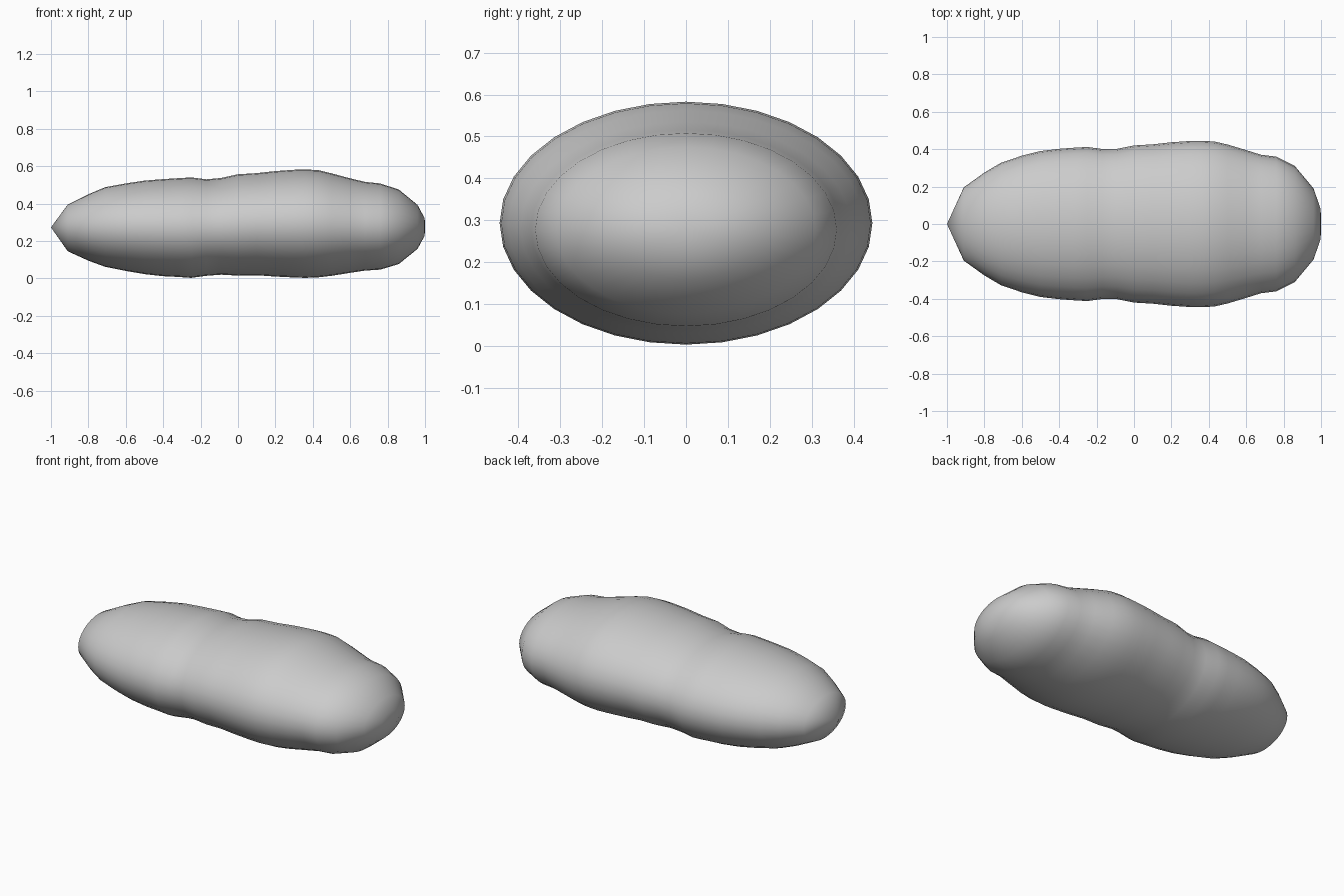
import bpy, bmesh, math

SIDES = 32

# body profile along x: (x, half width, bottom z, top z)
profile = [
    (-0.91, .196, .145, .395), (-0.80, .275, .095, .450), (-0.71, .328, .062, .488),
    (-0.60, .365, .040, .508), (-0.50, .390, .023, .523), (-0.40, .402, .012, .531),
    (-0.32, .408, .008, .536), (-0.25, .412, .003, .540), (-0.17, .401, .014, .530),
    (-0.09, .402, .020, .537), (0.00, .420, .015, .557), (0.10, .426, .017, .563),
    (0.20, .437, .010, .574), (0.30, .444, .005, .581), (0.36, .445, .003, .583),
    (0.43, .441, .006, .579), (0.50, .425, .014, .562), (0.60, .395, .030, .535),
    (0.68, .370, .042, .516), (0.76, .360, .047, .508), (0.86, .310, .077, .475),
    (0.96, .190, .158, .393), (0.998, .080, .228, .322),
]

bm = bmesh.new()


def ring(x, ry, lo, hi):
    zc, rz = (lo + hi) / 2, (hi - lo) / 2
    return [bm.verts.new((x, ry * math.cos(a), zc + rz * math.sin(a)))
            for a in (2 * math.pi * i / SIDES for i in range(SIDES))]


def fan(loop, tip):
    for i in range(SIDES):
        bm.faces.new((loop[i], loop[(i + 1) % SIDES], tip))


# elliptical rings joined into a skin
rings = [ring(*p) for p in profile]
for a, b in zip(rings, rings[1:]):
    for i in range(SIDES):
        j = (i + 1) % SIDES
        bm.faces.new((a[i], a[j], b[j], b[i]))

# pointed tail and blunt nose
fan(rings[0], bm.verts.new((-1, 0, .273)))
fan(rings[-1], bm.verts.new((1, 0, .275)))
bmesh.ops.recalc_face_normals(bm, faces=bm.faces)

mesh = bpy.data.meshes.new("body")
bm.to_mesh(mesh)
bm.free()
for p in mesh.polygons:
    p.use_smooth = True
body = bpy.data.objects.new("body", mesh)
bpy.context.collection.objects.link(body)
